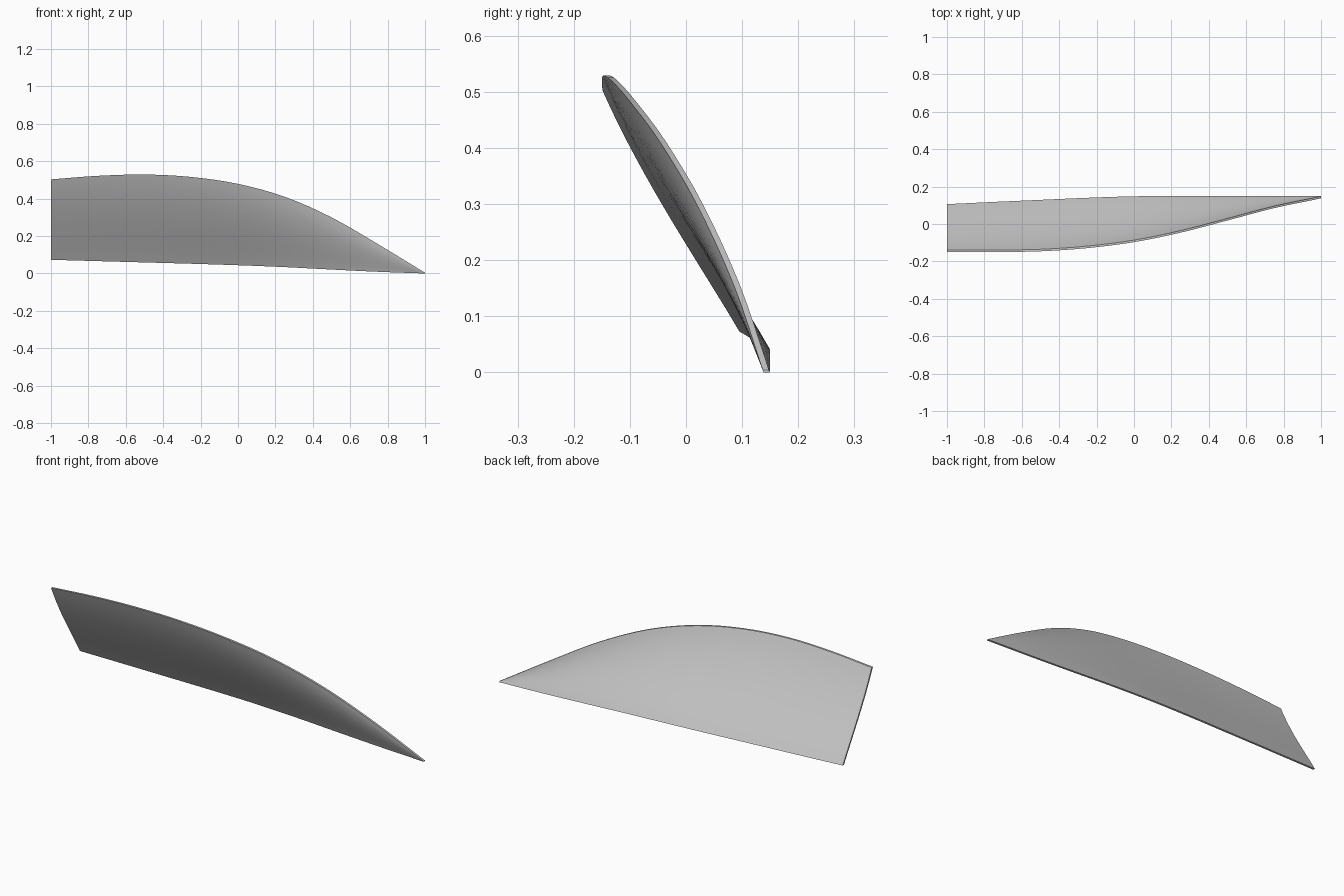
import bpy, bmesh
from mathutils import Vector

if "Cube" in bpy.data.objects:
    bpy.data.objects.remove(bpy.data.objects["Cube"])

# Stations along the blade: x, lower edge (y, z), upper edge (y, z), bulge
STATIONS = [
    (-1.0, 0.095, 0.073, -0.149, 0.503, 0.010),
    (-0.75, 0.107, 0.066, -0.150, 0.522, 0.012),
    (-0.5, 0.118, 0.059, -0.146, 0.529, 0.014),
    (-0.25, 0.129, 0.052, -0.129, 0.516, 0.016),
    (0.0, 0.137, 0.044, -0.097, 0.479, 0.018),
    (0.25, 0.139, 0.034, -0.046, 0.410, 0.018),
    (0.5, 0.139, 0.021, 0.019, 0.300, 0.015),
    (0.75, 0.139, 0.009, 0.085, 0.156, 0.008),
    (1.0, 0.138, 0.000, 0.137, 0.004, 0.0),
]
STEPS, ROWS, THICKNESS = 4, 14, 0.011


def smooth_station(i, t):
    """Catmull-Rom blend between stations i and i + 1."""
    last = len(STATIONS) - 1
    b, c = Vector(STATIONS[i]), Vector(STATIONS[i + 1])
    a = Vector(STATIONS[i - 1]) if i > 0 else 2 * b - c
    d = Vector(STATIONS[i + 2]) if i + 2 <= last else 2 * c - b
    return 0.5 * (2 * b + (c - a) * t + (2 * a - 5 * b + 4 * c - d) * t * t
                  + (3 * b - a - 3 * c + d) * t ** 3)


sections = [smooth_station(i, k / STEPS)
            for i in range(len(STATIONS) - 1) for k in range(STEPS)]
sections.append(Vector(STATIONS[-1]))

# Front skin: each cross-section bows forward, most strongly near the top
bm = bmesh.new()
grid = []
for x, y0, z0, y1, z1, bulge in sections:
    row = []
    for j in range(ROWS + 1):
        t = j / ROWS
        bow = bulge * t ** 1.6 * (1 - t) / 0.183
        row.append(bm.verts.new((x, y0 + (y1 - y0) * t - bow, z0 + (z1 - z0) * t)))
    grid.append(row)
for r0, r1 in zip(grid, grid[1:]):
    for j in range(ROWS):
        bm.faces.new((r0[j], r1[j], r1[j + 1], r0[j + 1]))

# Back skin and rim
front = list(bm.faces)
geo = bmesh.ops.extrude_face_region(bm, geom=front, use_keep_orig=True)["geom"]
bmesh.ops.translate(bm, vec=(0, THICKNESS, 0),
                    verts=[g for g in geo if isinstance(g, bmesh.types.BMVert)])
bmesh.ops.recalc_face_normals(bm, faces=bm.faces)

mesh = bpy.data.meshes.new("curved_blade")
bm.to_mesh(mesh)
bm.free()
blade = bpy.data.objects.new("curved_blade", mesh)
bpy.context.collection.objects.link(blade)
bpy.context.view_layer.objects.active = blade
blade.select_set(True)
bpy.ops.object.shade_smooth_by_angle()
